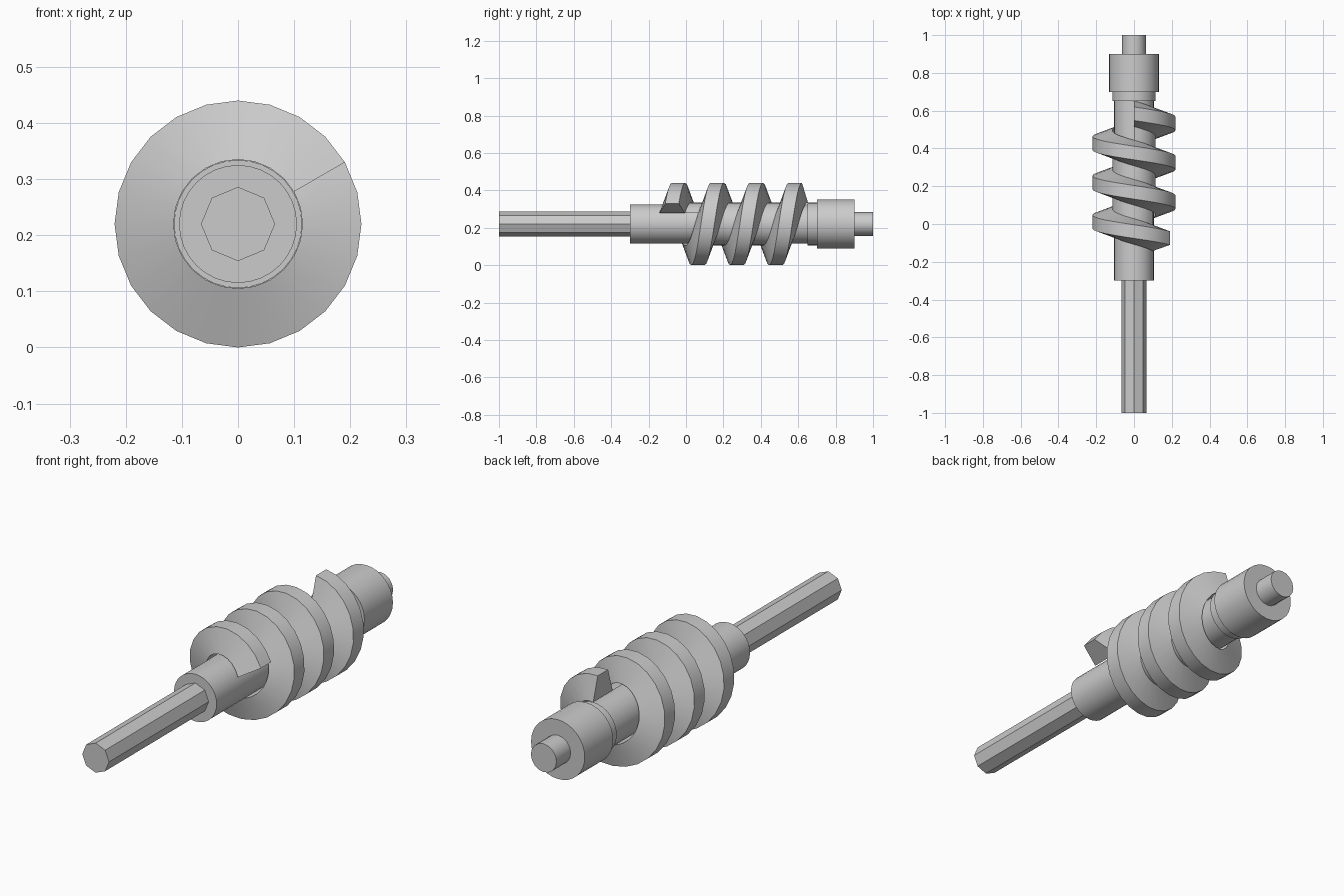
import bpy, bmesh
from math import cos, sin, radians

if "Cube" in bpy.data.objects:
    bpy.data.objects.remove(bpy.data.objects["Cube"])

AXIS_Z = 0.22
STEP = 15             # thread facet size in degrees
PITCH = 0.208
START = 30            # thread start angle
TOP_Y = -0.04         # thread centre where it first passes the top
ROOT, TIP = 0.115, 0.22


def finish(name, bm, smooth=True):
    bmesh.ops.recalc_face_normals(bm, faces=bm.faces)
    mesh = bpy.data.meshes.new(name)
    bm.to_mesh(mesh)
    bm.free()
    ob = bpy.data.objects.new(name, mesh)
    bpy.context.collection.objects.link(ob)
    if smooth:
        bpy.ops.object.select_all(action='DESELECT')
        bpy.context.view_layer.objects.active = ob
        ob.select_set(True)
        bpy.ops.object.shade_smooth_by_angle(angle=radians(30))
    return ob


def point(r, a, y):
    return (r * cos(radians(a)), y, AXIS_Z + r * sin(radians(a)))


def cylinder(name, r, y0, y1, sides, smooth=True):
    bm = bmesh.new()
    rings = [[bm.verts.new(point(r, 360 * i / sides, y)) for i in range(sides)]
             for y in (y0, y1)]
    for i in range(sides):
        j = (i + 1) % sides
        bm.faces.new((rings[0][i], rings[0][j], rings[1][j], rings[1][i]))
    for ring in rings:
        bm.faces.new(ring)
    return finish(name, bm, smooth)


def helix(name, profile, degrees, closed):
    """Sweep a (radius, y offset) profile along the screw path."""
    bm = bmesh.new()
    rings = []
    for a in range(START, START + degrees + 1, STEP):
        y = TOP_Y + PITCH * (a - 90) / 360
        rings.append([bm.verts.new(point(r, a, y + dy)) for r, dy in profile])
    n = len(profile)
    for p, q in zip(rings, rings[1:]):
        for i in range(n if closed else n - 1):
            j = (i + 1) % n
            bm.faces.new((p[i], p[j], q[j], q[i]))
    if closed:
        bm.faces.new(rings[0])
        bm.faces.new(rings[-1])
    return finish(name, bm)


# Stepped shaft
cylinder("drive_shaft", 0.066, -1.0, -0.3, 8, smooth=False)
cylinder("core", 0.105, -0.3, 0.66, 32)
cylinder("spacer_ring", 0.114, 0.65, 0.7, 32)
cylinder("bearing_collar", 0.132, 0.7, 0.9, 32)
cylinder("end_pin", 0.063, 0.9, 1.0, 16)

# Worm thread with tapered flanks, just over three turns
helix("worm_thread", [(ROOT, -0.068), (TIP, -0.036), (TIP, 0.036), (ROOT, 0.068)],
      1140, True)
# Root surface filling the groove between neighbouring turns
helix("thread_root", [(ROOT, 0.068), (ROOT, PITCH - 0.068)], 780, False)
